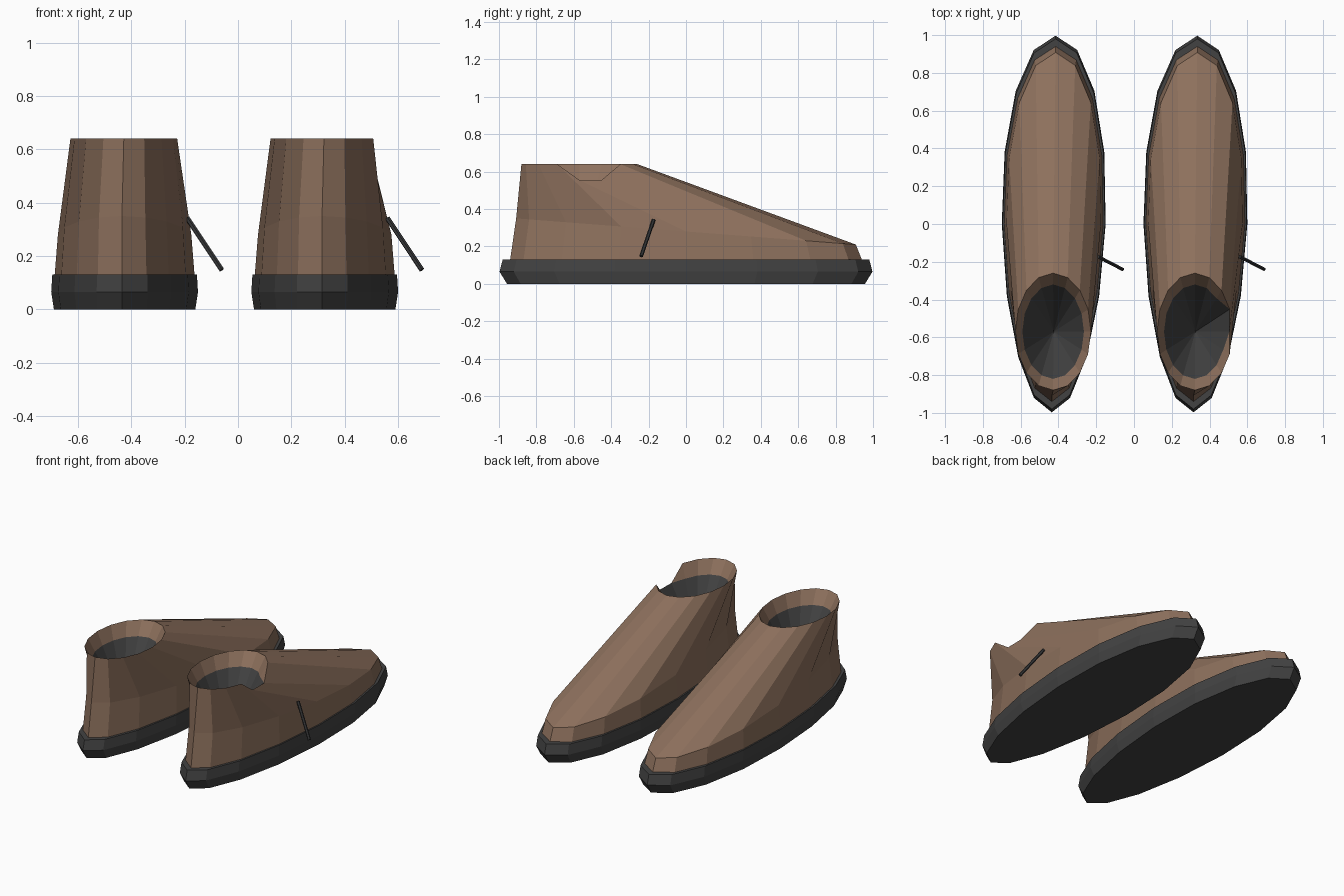
import bpy
import bmesh
from math import cos, sin, tau
from mathutils import Vector

SIDES = 16

if "Cube" in bpy.data.objects:
    bpy.data.objects.remove(bpy.data.objects["Cube"], do_unlink=True)


def material(name, color):
    mat = bpy.data.materials.new(name)
    mat.use_nodes = True
    mat.diffuse_color = (*color, 1)
    bsdf = next(n for n in mat.node_tree.nodes if n.type == "BSDF_PRINCIPLED")
    bsdf.inputs["Base Color"].default_value = (*color, 1)
    return mat


BROWN = material("brown leather", (0.27, 0.165, 0.11))
RUBBER = material("dark rubber", (0.055, 0.055, 0.055))
LACE = material("black lace", (0.035, 0.036, 0.038))


def foot_ring(rx, ry, z, tilt=0.0):
    """Foot outline, wider at the toe (+y); z falls toward the toe by tilt."""
    pts = []
    for k in range(SIDES):
        a = tau * k / SIDES
        s = sin(a)
        pts.append(Vector((rx * cos(a) * (1 + 0.1 * s) + 0.01 * s, ry * s, z - tilt * s)))
    return pts


def ankle_ring(rx, ry, z):
    return [Vector((-0.003 + rx * cos(tau * k / SIDES),
                    -0.57 + ry * sin(tau * k / SIDES), z)) for k in range(SIDES)]


def bridge(bm, lower, upper, mat=0):
    """Quads between two rings."""
    for k in range(SIDES):
        j = (k + 1) % SIDES
        bm.faces.new((lower[k], lower[j], upper[j], upper[k])).material_index = mat


def finish(bm, name, mats, x):
    bmesh.ops.remove_doubles(bm, verts=bm.verts, dist=0.0005)
    mesh = bpy.data.meshes.new(name)
    bm.to_mesh(mesh)
    bm.free()
    for m in mats:
        mesh.materials.append(m)
    obj = bpy.data.objects.new(name, mesh)
    obj.location.x = x
    bpy.context.collection.objects.link(obj)
    return obj


def build_sole(name, x):
    bm = bmesh.new()
    rings = [[bm.verts.new(p) for p in foot_ring(*r)] for r in
             ((0.265, 0.957, 0), (0.275, 0.997, 0.065), (0.271, 0.98, 0.13))]
    for low, high in zip(rings, rings[1:]):
        bridge(bm, low, high)
    bm.faces.new(rings[0][::-1])
    bm.faces.new(rings[-1])
    finish(bm, name, [RUBBER], x)


def build_upper(name, x, notched):
    rim = ankle_ring(0.2, 0.31, 0.64)
    lining = ankle_ring(0.163, 0.25, 0.555)
    if notched:
        # the collar dips to the lining on the outer side
        rim[0] = lining[0] = Vector((0.18, rim[0].y, 0.555))
        rim[1].z = 0.555
        lining[1] = rim[1]
    outlines = [foot_ring(0.262, 0.94, 0.13), foot_ring(0.25, 0.908, 0.28, 0.07), rim, lining]
    bm = bmesh.new()
    rings = [[bm.verts.new(p) for p in pts] for pts in outlines]
    for low, high in zip(rings, rings[1:]):
        bridge(bm, low, high)
    # dark sunken insole
    apex = bm.verts.new((0, -0.57, 0.2))
    for k in range(SIDES):
        bm.faces.new((rings[-1][k], rings[-1][(k + 1) % SIDES], apex)).material_index = 1
    bmesh.ops.dissolve_degenerate(bm, dist=0.0005, edges=bm.edges)
    finish(bm, name, [BROWN, RUBBER], x)


def build_lace(name, x):
    start, end = Vector((0.235, -0.173, 0.342)), Vector((0.364, -0.24, 0.148))
    axis = end - start
    bm = bmesh.new()
    bmesh.ops.create_cone(bm, cap_ends=True, segments=6, radius1=0.01, radius2=0.01,
                          depth=axis.length)
    turn = Vector((0, 0, 1)).rotation_difference(axis).to_matrix()
    for v in bm.verts:
        v.co = turn @ v.co + (start + end) / 2
    finish(bm, name, [LACE], x)


# The pair of shoes
for side, x in (("right", -0.425), ("left", 0.325)):
    build_sole(side + "_sole", x)
    build_upper(side + "_upper", x, side == "left")
    build_lace(side + "_lace", x)
